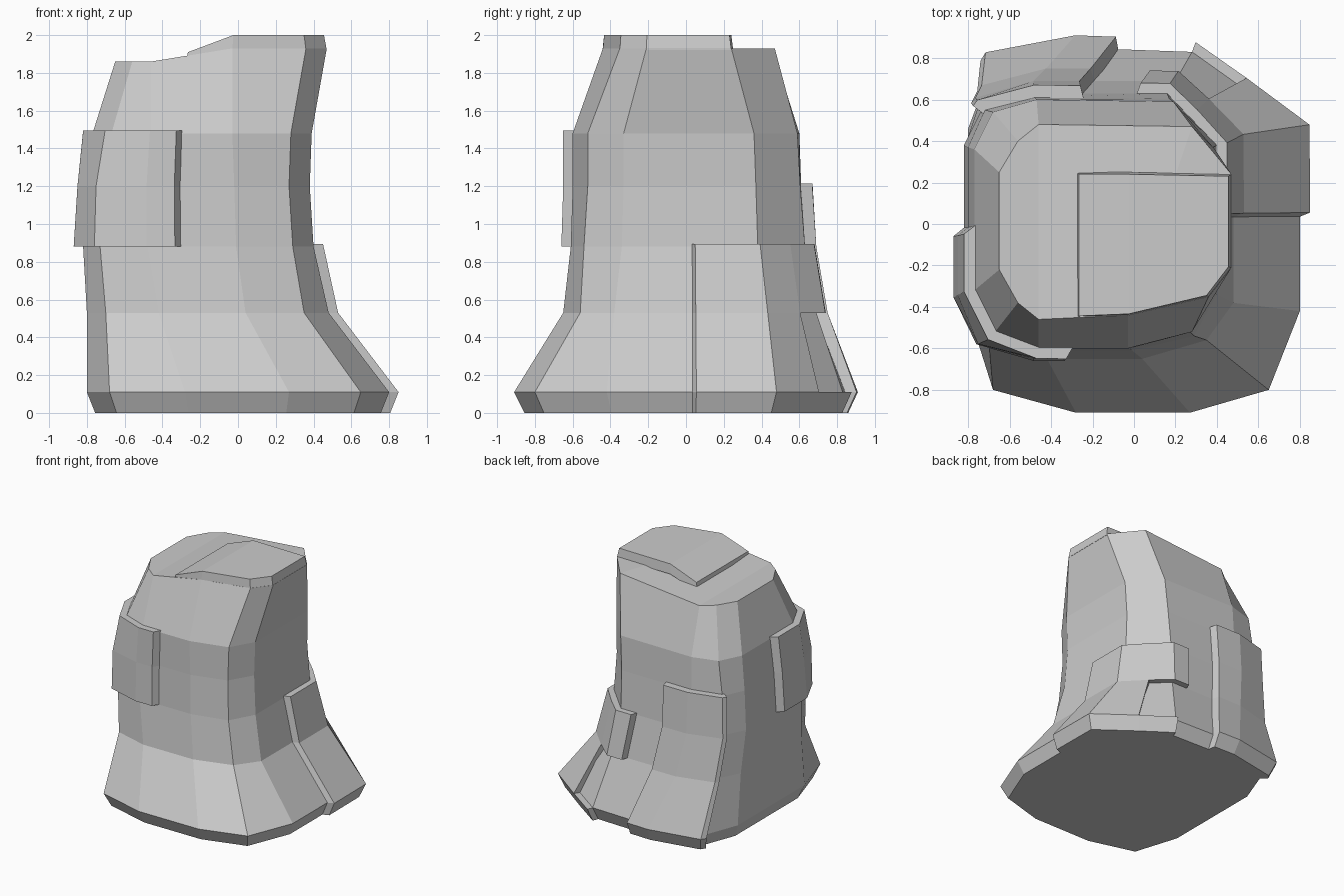
import bpy, bmesh, math
from mathutils import Vector

if "Cube" in bpy.data.objects:
    bpy.data.objects.remove(bpy.data.objects["Cube"])

# Heights and the 11-sided cross-sections of the pillar, counter-clockwise from front
HEIGHTS = [0.11, 0.53, 0.88, 1.2, 1.48, 1.93]
RINGS = [
    [(-.28, -.91), (.27, -.91), (.65, -.80), (.80, -.42), (.80, .46), (.28, .83),
     (-.28, .85), (-.68, .78), (-.80, .46), (-.80, -.42), (-.68, -.80)],
    [(-.42, -.65), (.04, -.65), (.35, -.56), (.48, -.38), (.48, .42), (.20, .69),
     (-.42, .69), (-.70, .62), (-.80, .42), (-.80, -.38), (-.70, -.57)],
    [(-.48, -.61), (-.01, -.61), (.29, -.54), (.40, -.34), (.40, .38), (.16, .63),
     (-.48, .63), (-.73, .56), (-.82, .38), (-.82, -.35), (-.73, -.54)],
    [(-.48, -.60), (-.02, -.60), (.27, -.52), (.38, -.33), (.38, .37), (.17, .605),
     (-.48, .61), (-.72, .55), (-.80, .37), (-.80, -.34), (-.72, -.54)],
    [(-.46, -.60), (-.03, -.60), (.28, -.52), (.39, -.33), (.39, .36), (.19, .59),
     (-.47, .60), (-.68, .54), (-.77, .36), (-.77, -.32), (-.67, -.52)],
    [(-.46, -.46), (-.03, -.44), (.36, -.35), (.47, -.21), (.47, .24), (.28, .47),
     (-.46, .48), (-.56, .40), (-.65, .25), (-.65, -.22), (-.56, -.38)],
]
N = 11
LEVELS = [[Vector((x * .945, y * .94, 0)) for x, y in RINGS[0]]]
LEVELS += [[Vector((x, y, z)) for x, y in r] for r, z in zip(RINGS, HEIGHTS)]
for v in LEVELS[-1]:
    if v.x < -.3:
        v.z = 1.86


def point(level, col, offset=0.0):
    """Point on the pillar surface at a fractional column, pushed outward."""
    def at(c):
        i = math.floor(c)
        return LEVELS[level][i % N].lerp(LEVELS[level][(i + 1) % N], c - i)
    t = at(col + .1).xy - at(col - .1).xy
    n = Vector((t.y, -t.x, 0)).normalized()
    return at(col) + n * offset


def finish(name, bm):
    bmesh.ops.recalc_face_normals(bm, faces=bm.faces)
    mesh = bpy.data.meshes.new(name)
    bm.to_mesh(mesh)
    bm.free()
    obj = bpy.data.objects.new(name, mesh)
    bpy.context.collection.objects.link(obj)
    return obj


def slab(name, cols, levels, inset=(.04, .1), thick=.05, skip=()):
    """Raised plate following the pillar surface; skip lists missing (row, column) cells."""
    bm = bmesh.new()
    outer_cols = [cols[0] + inset[0]] + cols[1:-1] + [cols[-1] - inset[1]]
    inner = [[bm.verts.new(point(l, c, -.04)) for c in cols] for l in levels]
    outer = [[bm.verts.new(point(l, c, thick)) for c in outer_cols] for l in levels]
    cells = {(r, c) for r in range(len(levels) - 1) for c in range(len(cols) - 1)} - set(skip)
    for r, c in cells:
        corners = [(r, c), (r, c + 1), (r + 1, c + 1), (r + 1, c)]
        neighbours = [(r - 1, c), (r, c + 1), (r + 1, c), (r, c - 1)]
        for g in (inner, outer):
            bm.faces.new([g[a][b] for a, b in corners])
        for k in range(4):
            if neighbours[k] not in cells:
                (a, b), (d, e) = corners[k], corners[(k + 1) % 4]
                bm.faces.new([inner[a][b], inner[d][e], outer[d][e], outer[a][b]])
    bmesh.ops.delete(bm, geom=[v for v in bm.verts if not v.link_faces], context='VERTS')
    for v in bm.verts:
        if v.co.z > .5 and any(abs(v.co.z - LEVELS[levels[-1]][0].z) < 1e-4 for _ in (0,)):
            v.co.z += .015
    return finish(name, bm)


# Pillar body with flared foot and a two-height top
bm = bmesh.new()
rows = [[bm.verts.new(p) for p in ring] for ring in LEVELS]
for lo, hi in zip(rows, rows[1:]):
    for i in range(N):
        j = (i + 1) % N
        bm.faces.new([lo[i], lo[j], hi[j], hi[i]])
bm.faces.new(rows[0][::-1])
top = rows[-1]
bm.faces.new(top[1:6])
bm.faces.new([top[0], top[1], top[5], top[6]])
bm.faces.new(top[6:] + top[:1])
finish("pillar_body", bm)

# Raised plates on the sides
slab("front_left_plate", [8.5, 9, 10, 11, 11.43], [3, 4, 5], inset=(.1, .12))
slab("back_left_plate", [5.62, 6, 7, 7.15], [0, 1, 2, 3, 4], inset=(.04, .08), thick=.06)
slab("back_right_plate", [3.5, 4, 4.55, 5, 5.25], [0, 1, 2, 3], inset=(.04, .05),
     skip=[(0, 3), (1, 2), (1, 3)])

# Raised cap on the top
outline = [(-.28, -.45), (-.03, -.44), (.36, -.35), (.47, -.21), (.47, .24), (-.03, .25), (-.28, .25)]
bm = bmesh.new()
low = [bm.verts.new((x, y, 1.84 if x < -.2 else 1.92)) for x, y in outline]
high = [bm.verts.new((.1 + (x - .1) * .96, y * .96 if y > 0 else y * .985,
                      1.91 if x < -.2 else 2.0)) for x, y in outline]
for i in range(7):
    j = (i + 1) % 7
    bm.faces.new([low[i], low[j], high[j], high[i]])
for g in (low, high):
    bm.faces.new(g[1:6])
    bm.faces.new([g[0], g[1], g[5], g[6]])
finish("top_cap", bm)
